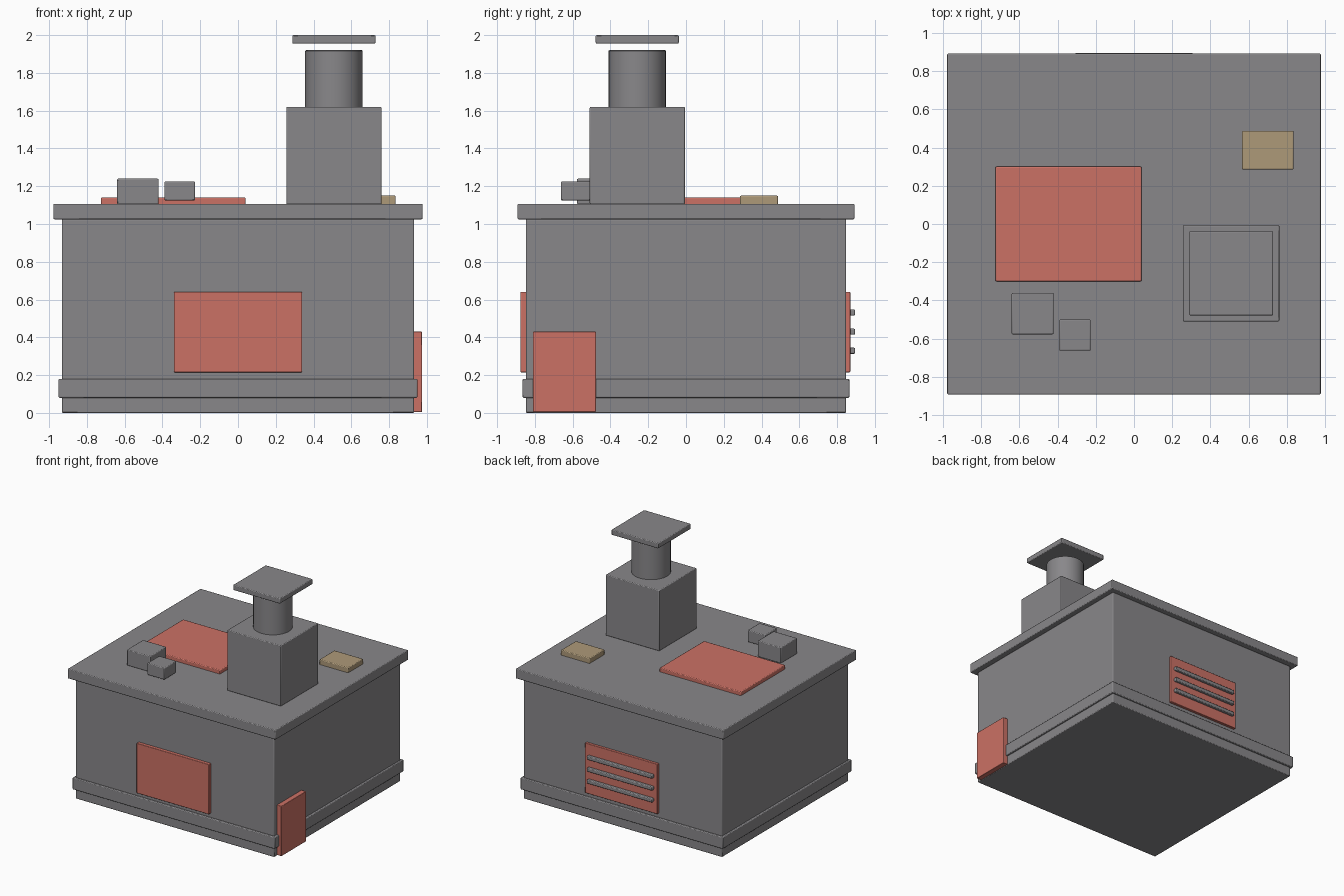
import bpy

cube = bpy.data.objects.get("Cube")
if cube:
    bpy.data.objects.remove(cube, do_unlink=True)


def material(name, colour):
    m = bpy.data.materials.new(name)
    m.use_nodes = True
    m.diffuse_color = (*colour, 1)
    m.node_tree.nodes["Principled BSDF"].inputs["Base Color"].default_value = (*colour, 1)
    return m


GREY = material("concrete grey", (0.25, 0.245, 0.255))
RED = material("faded red", (0.60, 0.165, 0.13))
TAN = material("dull tan", (0.42, 0.32, 0.19))


def finish(obj, name, mat, bevel):
    obj.name = name
    obj.data.materials.append(mat)
    mod = obj.modifiers.new("soft edges", "BEVEL")
    mod.width = bevel
    mod.segments = 2
    mod.limit_method = "ANGLE"
    bpy.ops.object.shade_smooth_by_angle()
    return obj


def box(name, mat, x, y, z, bevel=0.006):
    """Bevelled box from its extent along each axis."""
    spans = (x, y, z)
    bpy.ops.mesh.primitive_cube_add(size=1, location=[(a + b) / 2 for a, b in spans])
    obj = bpy.context.object
    obj.scale = [b - a for a, b in spans]
    bpy.ops.object.transform_apply(location=False, rotation=False, scale=True)
    return finish(obj, name, mat, bevel)


def mid(r, centre=0):
    return (centre - r, centre + r)


# Building shell
box("walls", GREY, mid(0.933), mid(0.848), (0, 1.025))
box("plinth_band", GREY, mid(0.95), mid(0.865), (0.08, 0.18))
box("roof_slab", GREY, mid(0.977), mid(0.892), (1.025, 1.107))

# Wall panels and side door
box("front_panel", RED, mid(0.34), (-0.876, -0.84), (0.215, 0.64), 0.004)
box("back_panel", RED, mid(0.34), (0.84, 0.87), (0.215, 0.64), 0.004)
box("side_door", RED, (0.92, 0.975), (-0.81, -0.477), (0.005, 0.43), 0.004)

# Vent slats on the back panel
for i in range(3):
    box(f"vent_slat_{i + 1}", GREY, mid(0.307), (0.865, 0.895), mid(0.016, 0.329 + 0.101 * i))

# Roof hatches and equipment
box("roof_panel", RED, (-0.725, 0.04), mid(0.3), (1.1, 1.14))
box("roof_hatch", TAN, (0.565, 0.835), (0.285, 0.487), (1.1, 1.15))
box("large_vent_box", GREY, (-0.64, -0.42), (-0.577, -0.36), (1.105, 1.24))
box("small_vent_box", GREY, (-0.39, -0.227), (-0.663, -0.5), (1.125, 1.225))

# Chimney: block, round flue and floating square cap
CX, CY = 0.508, -0.258
box("chimney_block", GREY, mid(0.252, CX), mid(0.252, CY), (1.105, 1.62))
bpy.ops.mesh.primitive_cylinder_add(vertices=32, radius=0.152, depth=0.31, location=(CX, CY, 1.765))
finish(bpy.context.object, "chimney_flue", GREY, 0.005)
box("chimney_cap", GREY, mid(0.22, CX), mid(0.22, CY), (1.955, 2.0))
